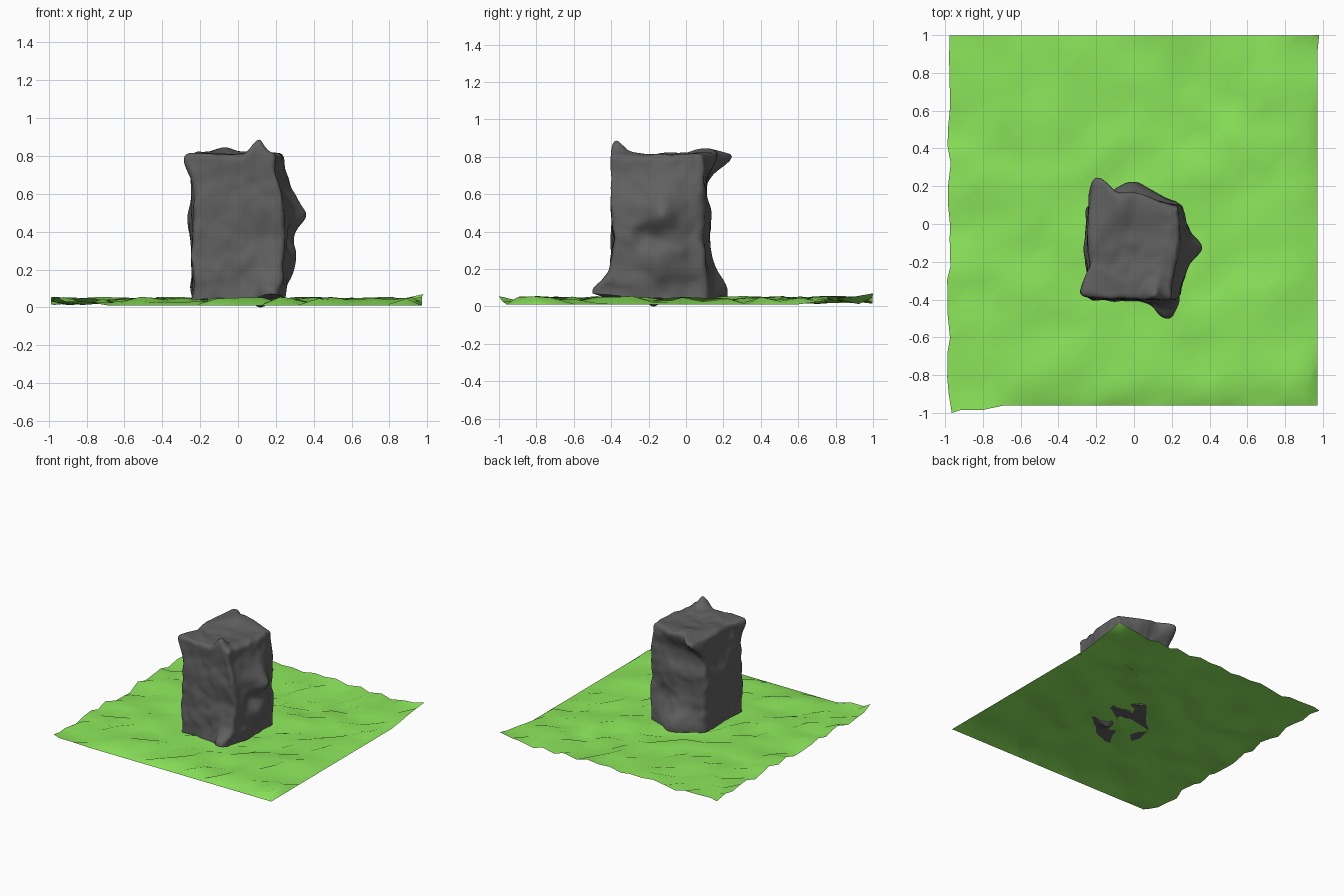
import bpy, bmesh, math, random
from mathutils import Vector, noise

if "Cube" in bpy.data.objects:
    bpy.data.objects.remove(bpy.data.objects["Cube"])

random.seed(4)


def material(name, rgb):
    m = bpy.data.materials.new(name)
    m.diffuse_color = (*rgb, 1)
    m.use_nodes = True
    m.node_tree.nodes["Principled BSDF"].inputs["Base Color"].default_value = m.diffuse_color
    return m


def finish(bm, name, mat, angle):
    me = bpy.data.meshes.new(name)
    bm.to_mesh(me)
    bm.free()
    me.materials.append(mat)
    ob = bpy.data.objects.new(name, me)
    bpy.context.collection.objects.link(ob)
    bpy.context.view_layer.objects.active = ob
    ob.select_set(True)
    bpy.ops.object.shade_smooth_by_angle(angle=math.radians(angle))
    ob.select_set(False)
    return ob


grass = material("grass green", (0.265, 0.80, 0.105))
stone = material("stone grey", (0.118, 0.118, 0.118))

# Bumpy grass sheet, folded down along its straight front and right edges
bm = bmesh.new()
bmesh.ops.create_grid(bm, x_segments=20, y_segments=20, size=1)
for v in bm.verts:
    x, y = v.co.x, v.co.y
    front, back, right, left = y < -0.99, y > 0.99, x > 0.99, x < -0.99
    v.co.z = random.uniform(0.012, 0.056)
    if not (front or back):
        v.co.y += random.uniform(-0.025, 0.025)
    if not (left or right):
        v.co.x += random.uniform(-0.025, 0.025)
    if left:
        v.co.x = -0.98 + random.uniform(-0.01, 0.01)
    if right:
        v.co.x = 0.972
        v.co.z = 0.01 if y < 0.6 else 0.01 + 0.06 * (y - 0.6) / 0.4
    if front:
        v.co.y = -0.96 if x > -0.75 else -0.985
        v.co.z = 0.01 if x > -0.75 else 0.03
    if back:
        v.co.y = 0.997
    if front and left:
        v.co = (-0.965, -1.0, 0.055)
    if back and right:
        v.co = (0.98, 1.0, 0.07)
finish(bm, "grass_ground", grass, 180)

# Rough stone block: a rounded dense box, pushed and dented: (centre, push, radius)
PUSHES = [
    ((0.24, -0.12, 0.49), (0.07, 0.0, 0.0), 0.19),      # right bulge
    ((0.24, -0.12, 0.49), (0.05, 0.0, 0.0), 0.06),      # bulge tip
    ((0.24, -0.20, 0.37), (-0.05, 0.0, 0.0), 0.07),     # hollow under bulge
    ((0.24, -0.12, 0.24), (0.05, 0.0, 0.0), 0.12),      # lower right bulge
    ((0.21, -0.39, 0.05), (-0.04, -0.11, 0.03), 0.09),  # front foot
    ((0.24, -0.33, 0.72), (-0.05, 0.0, 0.0), 0.16),     # narrowed top corner
    ((0.13, -0.38, 0.81), (0.0, 0.0, 0.085), 0.06),     # front peak
    ((-0.20, 0.10, 0.80), (0.02, 0.14, 0.01), 0.10),    # back spike
    ((0.00, 0.10, 0.80), (0.0, 0.06, 0.01), 0.10),      # back rim
    ((-0.08, 0.05, 0.80), (0.0, 0.0, 0.03), 0.08),      # top swelling
    ((0.00, 0.10, 0.06), (0.0, 0.12, 0.0), 0.15),       # back foot
    ((-0.24, -0.39, 0.79), (-0.05, 0.02, 0.0), 0.10),   # left top corner
    ((-0.24, -0.10, 0.48), (-0.02, 0.0, 0.0), 0.15),    # left bulge
    ((0.00, 0.10, 0.46), (0.0, 0.03, 0.0), 0.15),       # back bulge
    ((0.24, 0.10, 0.45), (-0.01, -0.01, 0.0), 0.20),    # back right edge
    ((0.12, -0.39, 0.40), (0.0, 0.02, 0.0), 0.10),      # front dent
    ((0.12, -0.18, 0.04), (0.0, 0.0, -0.045), 0.05),    # underside bump
]
LO, HI = Vector((-0.24, -0.40, 0.042)), Vector((0.245, 0.105, 0.81))
R = 0.03
bm = bmesh.new()
bmesh.ops.create_cube(bm, size=1)
bmesh.ops.subdivide_edges(bm, edges=bm.edges[:], cuts=39, use_grid_fill=True)
for v in bm.verts:
    p = Vector([LO[i] + (v.co[i] + 0.5) * (HI[i] - LO[i]) for i in range(3)])
    core = Vector([min(max(p[i], LO[i] + R), HI[i] - R) for i in range(3)])
    if p.z < 0.1:
        core.z = p.z                       # keep the foot of the block square
    if (p - core).length > 0:
        p = core + (p - core).normalized() * R
    move = noise.noise_vector(p * 6 + Vector((3, 1, 7))) * 0.016
    move += noise.noise_vector(p * 14) * 0.008
    if p.z < 0.1:
        move.z *= 0.4
    for c, push, r in PUSHES:
        move += Vector(push) * math.exp(-((p - Vector(c)).length / r) ** 2)
    v.co = p + move
low = min(v.co.z for v in bm.verts)
for v in bm.verts:
    if v.co.z < 0.1:
        v.co.z -= low * (1 - v.co.z / 0.1)
finish(bm, "stone_block", stone, 50)
